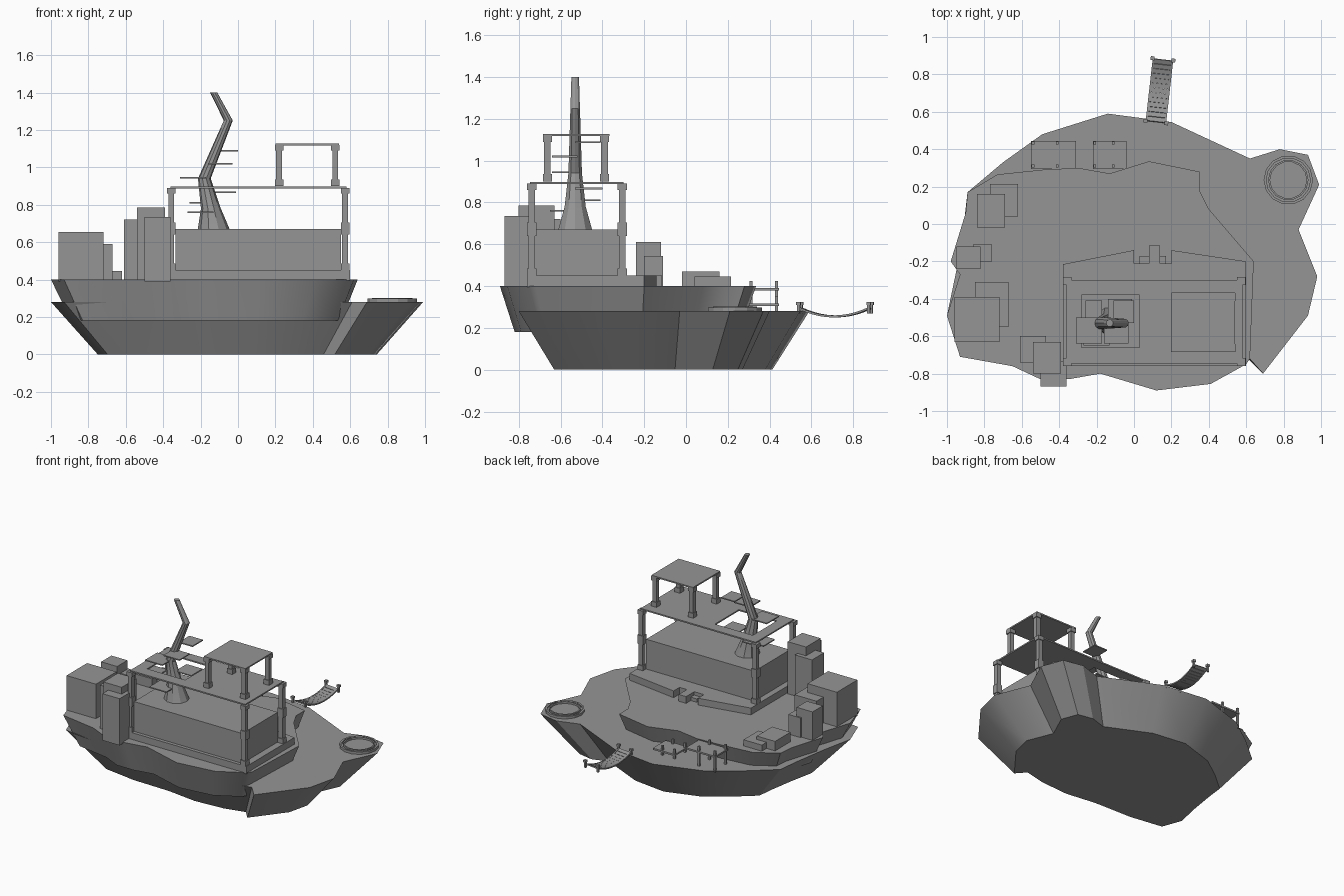
import bpy, bmesh, math
from mathutils import Vector, Matrix

if "Cube" in bpy.data.objects:
    bpy.data.objects.remove(bpy.data.objects["Cube"])

GREY = (0.30, 0.30, 0.30, 1)
mat = bpy.data.materials.new("stone grey")
mat.use_nodes = True
mat.diffuse_color = GREY
mat.node_tree.nodes["Principled BSDF"].inputs["Base Color"].default_value = GREY


def finish(name, bm, smooth=False):
    bmesh.ops.recalc_face_normals(bm, faces=bm.faces)
    mesh = bpy.data.meshes.new(name)
    bm.to_mesh(mesh)
    bm.free()
    mesh.materials.append(mat)
    ob = bpy.data.objects.new(name, mesh)
    bpy.context.collection.objects.link(ob)
    if smooth:
        bpy.ops.object.select_all(action='DESELECT')
        ob.select_set(True)
        bpy.context.view_layer.objects.active = ob
        bpy.ops.object.shade_smooth_by_angle(angle=math.radians(30))
    return ob


def add_box(bm, x0, x1, y0, y1, z0, z1):
    m = Matrix.Translation(((x0 + x1) / 2, (y0 + y1) / 2, (z0 + z1) / 2))
    m = m @ Matrix.Diagonal((x1 - x0, y1 - y0, z1 - z0, 1))
    bmesh.ops.create_cube(bm, size=1, matrix=m)


def boxes(name, dims):
    bm = bmesh.new()
    for d in dims:
        add_box(bm, *d)
    return finish(name, bm)


def loft(name, rings, smooth=False, closed=False):
    """Skin a stack of equal-length point rings; cap the ends or join them."""
    bm = bmesh.new()
    vs = [[bm.verts.new(p) for p in r] for r in rings]
    n = len(vs[0])
    pairs = list(zip(vs, vs[1:])) + ([(vs[-1], vs[0])] if closed else [])
    for a, b in pairs:
        for i in range(n):
            j = (i + 1) % n
            bm.faces.new((a[i], a[j], b[j], b[i]))
    if not closed:
        bm.faces.new(vs[0])
        bm.faces.new(vs[-1])
    return finish(name, bm, smooth)


def slab(name, outline, z0, z1, scale=1.0, centre=(0, 0), smooth=False):
    cx, cy = centre
    low = [(cx + (x - cx) * scale, cy + (y - cy) * scale, z0) for x, y in outline]
    return loft(name, [low, [(x, y, z1) for x, y in outline]], smooth)


# Island tiers
lower = [(-.89, .17), (-.70, .33), (-.49, .48), (-.14, .59), (.20, .545), (.62, .35),
         (.78, .40), (.93, .37), (.99, .21), (.88, -.03), (.98, -.28), (.93, -.49),
         (.69, -.80), (.61, -.71), (.40, -.76), (.10, -.78), (-.20, -.74),
         (-.60, -.73), (-.93, -.68), (-1, -.49), (-.95, -.25), (-.91, 0)]
slab("lower_island", lower, 0, .28, .75, (0, -.12), True)
upper = [(-.89, .17), (-.73, .265), (-.49, .29), (-.30, .30), (-.13, .27), (.08, .335),
         (.35, .28), (.35, .18), (.40, .08), (.64, -.20), (.62, -.72), (.60, -.75),
         (.41, -.855), (.12, -.89), (-.18, -.80), (-.35, -.83), (-.50, -.83),
         (-.65, -.76), (-.93, -.71), (-1, -.49), (-.93, -.27), (-.98, -.20), (-.90, .06)]
slab("upper_island", upper, .18, .40, .88, (-.1, -.3), True)

# Round platform with a raised double rim
def circle(r, z, n=14):
    return [(.825 + r * math.cos(math.tau * i / n), .235 + r * math.sin(math.tau * i / n), z)
            for i in range(n)]

loft("round_platform", [circle(.12, .275), circle(.12, .288)])
for name, r0, r1, z in (("outer_rim", .118, .132, .298), ("inner_rim", .098, .108, .302)):
    loft(name, [circle(r0, .27), circle(r0, z), circle(r1, z), circle(r1, .27)], closed=True)

# House, plinth and steps
slab("plinth", [(-.38, -.76), (.60, -.76), (.60, -.20), (.20, -.14), (.20, -.21),
                (0, -.21), (0, -.14), (-.38, -.215)], .395, .45)
boxes("entrance_steps", [(.08, .14, -.22, -.115, .40, .45), (.03, .17, -.22, -.17, .40, .425)])
boxes("house", [(-.335, .55, -.735, -.32, .45, .67)])


# Columns with a foot and a cap
def columns(name, xs, ys, spans, half=.022):
    dims = []
    for x in xs:
        for y in ys:
            for z0, z1 in spans:
                for h, a, b in ((half, z0, z0 + .035), (half * .72, z0, z1), (half, z1 - .03, z1)):
                    dims.append((x - h, x + h, y - h, y + h, a, b))
    boxes(name, dims)

columns("house_columns", (-.357, .573), (-.738, -.305), [(.45, .67), (.67, .89)])
columns("tower_columns", (.22, .52), (-.663, -.39), [(.90, 1.12)])

# Roof with an opening for the chimney, and the upper canopy
boxes("roof", [(-.36, -.28, -.745, -.30, .888, .898), (.03, .58, -.745, -.30, .888, .898),
               (-.28, .03, -.745, -.66, .888, .898), (-.28, .03, -.38, -.30, .888, .898)])
boxes("canopy", [(.20, .54, -.685, -.367, 1.118, 1.128)])

# Crooked chimney: x, z, radius
chimney = [(-.13, .67, .085), (-.145, .78, .053), (-.18, .94, .034),
           (-.052, 1.25, .024), (-.13, 1.40, .019)]
loft("chimney", [[(x + r * math.cos(math.tau * i / 10), -.53 + r * math.sin(math.tau * i / 10), z)
                  for i in range(10)] for x, z, r in chimney], smooth=True)

# Thin ledges climbing the chimney
ledges = [(-.27, -.13, -.65, -.52, .76), (-.26, -.17, -.53, -.41, .81),
          (-.14, -.01, -.53, -.40, .867), (-.31, -.17, -.64, -.50, .945),
          (-.16, -.03, -.64, -.52, 1.02), (-.11, 0, -.53, -.41, 1.088)]
boxes("chimney_ledges", [l[:4] + (l[4] - .004, l[4] + .004) for l in ledges])

# Clusters of blocks along the right and front edges
blocks = [(-.96, -.72, -.63, -.39, .655), (-.85, -.67, -.55, -.31, .59),
          (-.95, -.82, -.24, -.12, .61), (-.86, -.76, -.20, -.11, .545),
          (-.84, -.69, -.02, .16, .47), (-.77, -.62, .04, .215, .445),
          (-.61, -.47, -.74, -.60, .72), (-.54, -.39, -.80, -.63, .785),
          (-.50, -.36, -.868, -.735, .735)]
for k, b in enumerate(blocks):
    boxes(f"block_{k + 1}", [b[:4] + (.39, b[4])])


# Wooden landings at the back
def landing(name, x0, x1, z):
    dims = [(x0, x1, .295, .445, z - .006, z + .006)]
    for x in (x0 + .01, (x0 + x1) / 2 + .02):
        for y in (.31, .433):
            dims.append((x - .007, x + .007, y - .007, y + .007, .27, z + .04))
    boxes(name, dims)

landing("high_landing", -.55, -.31, .385)
landing("low_landing", -.22, -.04, .31)

# Sagging plank bridge
start, end = Vector((.117, .545, 0)), Vector((.155, .88, 0))
along = (end - start).normalized()
side = Vector((along.y, -along.x, 0))


def bridge_point(t, s):
    p = start.lerp(end, t) + side * s
    p.z = .295 - .04 * 4 * t * (1 - t)
    return p

turn = Matrix.Rotation(math.atan2(along.y, along.x), 4, 'Z')
bm = bmesh.new()
planks = 13
for i in range(planks):
    t = (i + .5) / planks
    slope = Matrix.Rotation(.477 * (1 - 2 * t), 4, 'Y')
    m = Matrix.Translation(bridge_point(t, 0)) @ turn @ slope @ Matrix.Diagonal((.025, .105, .008, 1))
    bmesh.ops.create_cube(bm, size=1, matrix=m)
finish("bridge_planks", bm)
bm = bmesh.new()
for t in (0, 1):
    for s in (-.056, .056):
        for w, h, dz in ((.014, .05, 0), (.021, .016, .022)):
            m = Matrix.Translation(bridge_point(t, s) + Vector((0, 0, dz))) @ turn
            bmesh.ops.create_cube(bm, size=1, matrix=m @ Matrix.Diagonal((w, w, h, 1)))
finish("bridge_posts", bm)
for name, s in (("left_rope", -.05), ("right_rope", .05)):
    up, out = Vector((0, 0, .005)), side * .005
    loft(name, [[bridge_point(k / 10, s) + a * up + b * out
                 for a, b in ((-1, -1), (-1, 1), (1, 1), (1, -1))] for k in range(11)])
